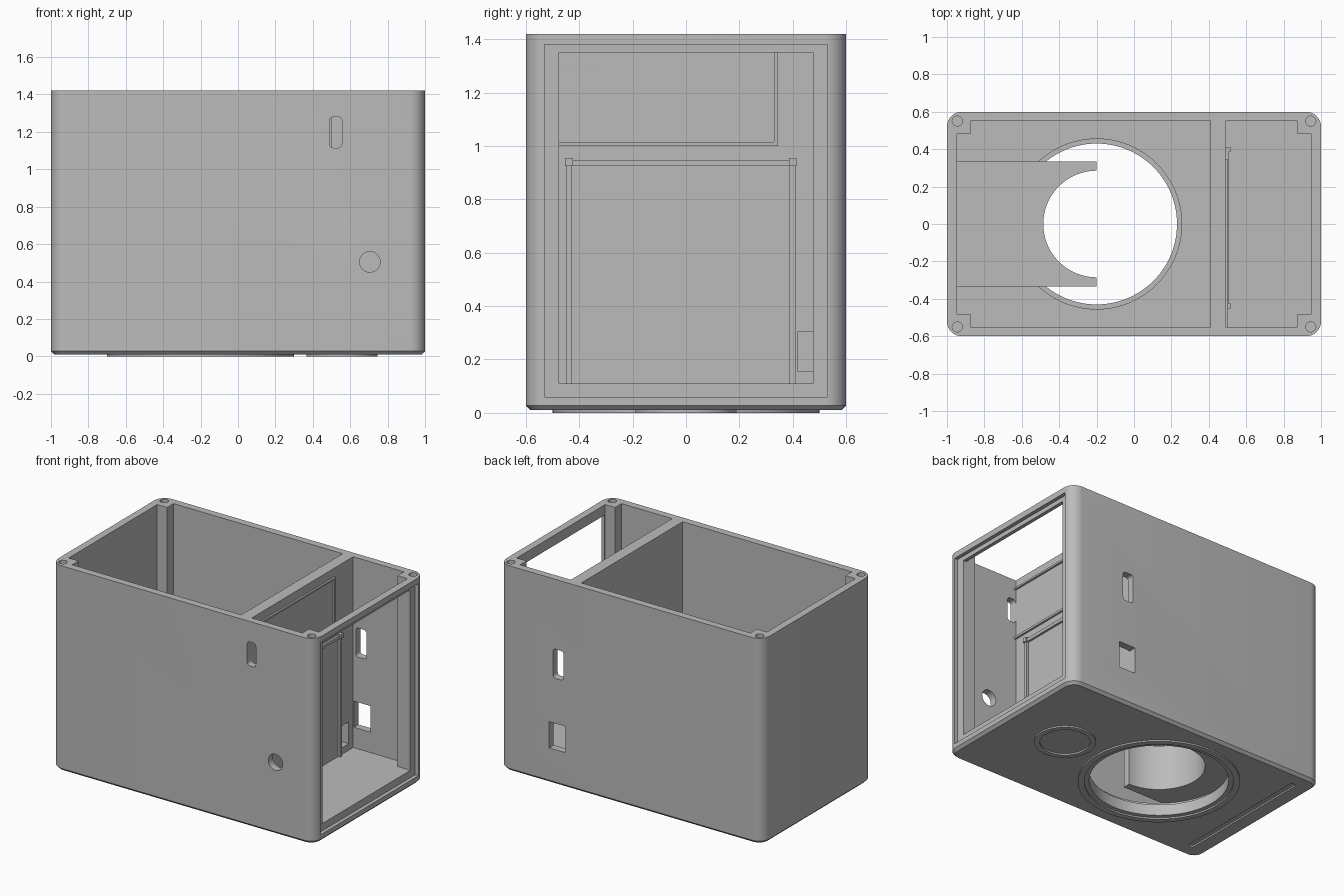
import bpy, bmesh, math
from mathutils import Matrix

cube = bpy.data.objects.get("Cube")
if cube:
    bpy.data.objects.remove(cube, do_unlink=True)

grey = bpy.data.materials.new("light_grey")
grey.use_nodes = True
grey.diffuse_color = (0.5, 0.5, 0.5, 1)
grey.node_tree.nodes["Principled BSDF"].inputs["Base Color"].default_value = (0.5, 0.5, 0.5, 1)


def finish(name, bm):
    mesh = bpy.data.meshes.new(name)
    bmesh.ops.recalc_face_normals(bm, faces=bm.faces)
    bm.to_mesh(mesh)
    bm.free()
    mesh.materials.append(grey)
    obj = bpy.data.objects.new(name, mesh)
    bpy.context.scene.collection.objects.link(obj)
    return obj


def box_bm(x, y, z, radius=0, axis=2):
    """Box from ranges; edges parallel to axis can be rounded."""
    bm = bmesh.new()
    bmesh.ops.create_cube(bm, size=1)
    for v in bm.verts:
        for i, (a, b) in enumerate((x, y, z)):
            v.co[i] = a if v.co[i] < 0 else b
    if radius:
        edges = [e for e in bm.edges
                 if abs((e.verts[0].co - e.verts[1].co).normalized()[axis]) > 0.9]
        bmesh.ops.bevel(bm, geom=edges, offset=radius, segments=8, profile=0.5, affect='EDGES')
    return bm


def box(name, x, y, z, radius=0, axis=2):
    return finish(name, box_bm(x, y, z, radius, axis))


def cylinder(name, center, radius, depth, axis='Z', sides=64):
    bm = bmesh.new()
    turn = Matrix.Rotation(math.pi / 2, 4, 'X') if axis == 'Y' else Matrix()
    bmesh.ops.create_cone(bm, cap_ends=True, segments=sides, radius1=radius, radius2=radius,
                          depth=depth, matrix=Matrix.Translation(center) @ turn)
    return finish(name, bm)


def cut(obj, cutters):
    """Subtract the cutters, bake the result and delete them."""
    for c in cutters:
        c.hide_render = True
        mod = obj.modifiers.new("cut", 'BOOLEAN')
        mod.operation, mod.solver, mod.object = 'DIFFERENCE', 'EXACT', c
    bpy.context.view_layer.update()
    deps = bpy.context.evaluated_depsgraph_get()
    mesh = bpy.data.meshes.new_from_object(obj.evaluated_get(deps))
    obj.modifiers.clear()
    obj.data = mesh
    for c in cutters:
        bpy.data.objects.remove(c, do_unlink=True)


FLOOR, TOP, HOLE_X = 0.11, 1.42, -0.2

# Outer housing: rounded upright corners and a chamfered bottom edge
bm = box_bm((-1, 1), (-0.6, 0.6), (0.01, TOP), 0.08)
rim = [e for e in bm.edges if all(v.co.z < 0.02 for v in e.verts)]
bmesh.ops.bevel(bm, geom=rim, offset=0.018, segments=1, affect='EDGES')
housing = finish("housing", bm)

cutters = [
    # Two chambers either side of the divider
    box("main_chamber", (-0.95, 0.41), (-0.55, 0.55), (FLOOR, 1.6)),
    box("side_chamber", (0.49, 0.95), (-0.55, 0.55), (FLOOR, 1.6)),
    # Side opening with its panel recess
    box("opening", (0.9, 1.1), (-0.475, 0.475), (FLOOR, 1.35)),
    box("panel_recess", (0.975, 1.1), (-0.53, 0.53), (0.06, 1.38)),
    # Round floor hole with an upper step
    cylinder("floor_hole", (HOLE_X, 0, 0), 0.43, 0.5, sides=96),
    cylinder("floor_step", (HOLE_X, 0, 0.185), 0.455, 0.2, sides=96),
    # Front wall slot and round hole
    box("front_slot", (0.49, 0.555), (-0.7, -0.52), (1.115, 1.28), 0.02, 1),
    cylinder("front_hole", (0.705, -0.6, 0.505), 0.055, 0.16, 'Y', 32),
    # Back wall slot and square port
    box("back_slot", (0.51, 0.59), (0.52, 0.7), (0.74, 0.94), 0.02, 1),
    box("back_port", (0.495, 0.62), (0.52, 0.7), (0.25, 0.43)),
    # Cable port through the divider, and the groove under the base
    box("cable_port", (0.38, 0.52), (0.42, 0.5), (0.155, 0.305)),
    box("base_groove", (-0.89, -0.85), (-0.5, 0.5), (-0.1, 0.02), 0.019),
]
cut(housing, cutters)

# Corner posts with screw holes in the rim
posts = []
for sx in (-1, 1):
    for sy in (-1, 1):
        xs = sorted((sx * 0.875, sx * 0.95))
        ys = sorted((sy * 0.48, sy * 0.55))
        post = box("corner_post", xs, ys, (FLOOR, TOP))
        for part in (post, housing):
            cut(part, [cylinder("screw_hole", (sx * 0.945, sy * 0.55, TOP), 0.027, 0.3, sides=24)])
        posts.append(post)

# Saddle block over the floor hole, with a half-round notch
saddle = box("saddle_block", (-0.95, HOLE_X), (-0.335, 0.335), (FLOOR, 0.42))
cut(saddle, [cylinder("saddle_notch", (HOLE_X, 0, 0.3), 0.285, 1, sides=96)])

# Raised rings under the base
rings = []
for name, x, outer, inner in (("large_foot_ring", HOLE_X, 0.5, 0.46),
                              ("small_foot_ring", 0.555, 0.19, 0.155)):
    ring = cylinder(name, (x, 0, 0.008), outer, 0.016, sides=96)
    cut(ring, [cylinder("ring_bore", (x, 0, 0), inner, 0.2, sides=96)])
    rings.append(ring)

# Upper ribs on the divider
UP = (0.48, 0.503)
box("upper_rib_bottom", UP, (-0.55, 0.345), (1.0, 1.015))
box("upper_rib_side", UP, (0.33, 0.345), (1.015, 1.35))
box("upper_rib_top", UP, (-0.55, 0.345), (1.35, 1.362))

# Lower slide frame on the divider
LOW = (0.48, 0.505)
box("lower_rail_top", LOW, (-0.45, 0.41), (0.925, 0.947))
for name, a, b in (("near", -0.45, -0.427), ("far", 0.388, 0.41)):
    box("lower_rail_" + name, LOW, (a, b), (FLOOR, 0.925))
    box("rail_catch_" + name, (0.48, 0.515), (a - 0.003, b + 0.003), (0.925, 0.955))

# Smooth the rounded parts, keep edges sharp
bpy.ops.object.select_all(action='DESELECT')
for obj in [housing, saddle] + posts + rings:
    obj.select_set(True)
bpy.context.view_layer.objects.active = housing
bpy.ops.object.shade_smooth_by_angle(angle=math.radians(30))
